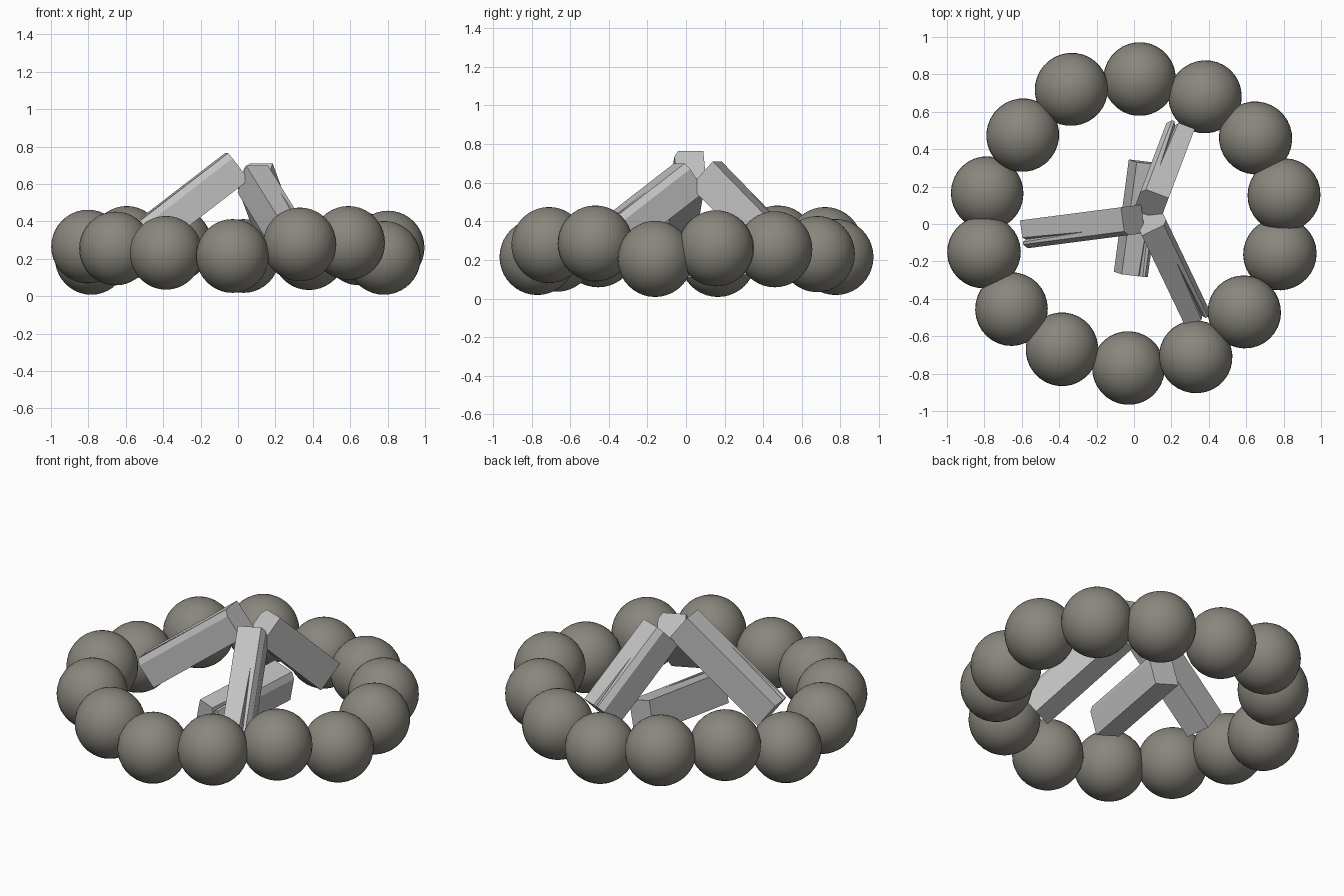
import bpy, bmesh, math, random
from mathutils import Vector, Matrix

if "Cube" in bpy.data.objects:
    bpy.data.objects.remove(bpy.data.objects["Cube"])

random.seed(4)


def material(name, rgb):
    m = bpy.data.materials.new(name)
    m.diffuse_color = (*rgb, 1)
    m.use_nodes = True
    m.node_tree.nodes["Principled BSDF"].inputs["Base Color"].default_value = m.diffuse_color
    return m


STONE = material("stone grey", (0.25, 0.24, 0.205))
WOOD = material("ash grey wood", (0.54, 0.54, 0.54))


def add_object(name, bm, mat):
    bmesh.ops.recalc_face_normals(bm, faces=bm.faces)
    me = bpy.data.meshes.new(name)
    bm.to_mesh(me)
    bm.free()
    me.materials.append(mat)
    ob = bpy.data.objects.new(name, me)
    bpy.context.collection.objects.link(ob)
    return ob


# Ring of rounded stones, slightly uneven in height
def stone(name, centre, radius=0.197):
    bm = bmesh.new()
    bmesh.ops.create_uvsphere(bm, u_segments=32, v_segments=20, radius=radius)
    spin = Matrix.Rotation(random.uniform(0, math.tau), 4, 'Z')
    squash = Matrix.Diagonal((1.0, 0.985, 1.0, 1.0))
    bm.transform(Matrix.Translation(centre) @ spin @ squash)
    for f in bm.faces:
        f.smooth = True
    add_object(name, bm, STONE)


STONES = [
    (0.03, 0.775, 0.215), (0.38, 0.68, 0.23), (0.65, 0.46, 0.255),
    (0.802, 0.155, 0.26), (0.78, -0.16, 0.205), (0.59, -0.47, 0.285),
    (0.33, -0.71, 0.277), (-0.03, -0.77, 0.215), (-0.385, -0.67, 0.232),
    (-0.655, -0.455, 0.255), (-0.802, -0.15, 0.265), (-0.785, 0.165, 0.205),
    (-0.595, 0.475, 0.285), (-0.335, 0.72, 0.277),
]
for i, c in enumerate(STONES):
    stone(f"ring_stone_{i + 1}", c)


# Split log: square section, one chamfered edge, a crack that closes part way up
def section(crack):
    mid = 0.03
    return [(-0.075, 0), (mid - 0.012 * crack, 0), (mid, -0.03 * crack),
            (mid + 0.012 * crack, 0), (0.055, 0), (0.078, -0.035),
            (0.078, -0.18), (-0.075, -0.18)]


def log(name, low, high, roll=0.0):
    low, high = Vector(low), Vector(high)
    axis = (high - low).normalized()
    right = axis.cross(Vector((0, 0, 1))).normalized()
    up = right.cross(axis)
    turn = Matrix.Rotation(math.radians(roll), 3, axis)
    bm = bmesh.new()
    rings = []
    for t, crack in ((0, 1), (0.62, 0), (1, 0)):
        base = low.lerp(high, t)
        core = base - up * 0.09
        rings.append([bm.verts.new(core + turn @ (right * a + up * (b + 0.09)))
                      for a, b in section(crack)])
    n = len(rings[0])
    for r0, r1 in zip(rings, rings[1:]):
        for k in range(n):
            bm.faces.new((r0[k], r0[(k + 1) % n], r1[(k + 1) % n], r1[k]))
    bm.faces.new(rings[0])
    bm.faces.new(rings[-1])
    bmesh.ops.remove_doubles(bm, verts=bm.verts, dist=0.0005)
    add_object(name, bm, WOOD)


# Three leaning logs and one lying underneath
log("leaning_log_left", (-0.60, -0.055, 0.35), (-0.06, 0.015, 0.765))
log("leaning_log_back", (0.255, 0.535, 0.33), (0.115, 0.165, 0.71))
log("leaning_log_front", (0.345, -0.52, 0.32), (0.11, -0.03, 0.70))
log("lying_log", (-0.015, -0.275, 0.29), (0.065, 0.325, 0.32), roll=14)
